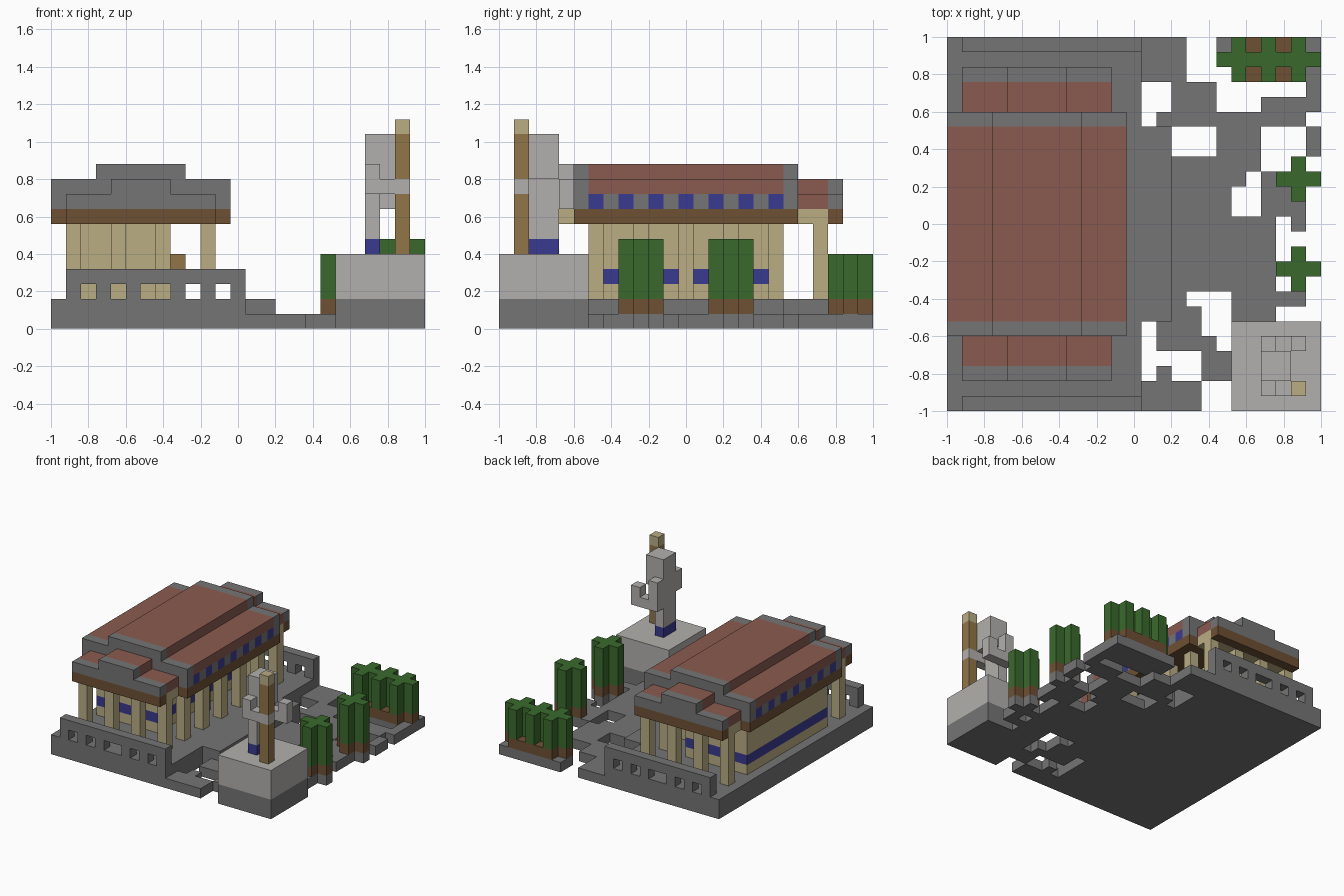
import bpy, bmesh
from mathutils import Vector

cube = bpy.data.objects.get("Cube")
if cube:
    bpy.data.objects.remove(cube, do_unlink=True)

U = 0.08   # edge of one block
N = 25     # blocks along each side of the model


def material(name, hex_code):
    def linear(c):
        return c / 12.92 if c <= 0.04045 else ((c + 0.055) / 1.055) ** 2.4
    rgba = [linear(b / 255) for b in bytes.fromhex(hex_code)] + [1]
    m = bpy.data.materials.new(name)
    m.use_nodes = True
    m.diffuse_color = rgba
    bsdf = m.node_tree.nodes["Principled BSDF"]
    bsdf.inputs["Base Color"].default_value = rgba
    bsdf.inputs["Roughness"].default_value = 0.9
    return m


STONE = material("dark stone", "757575")
MARBLE = material("pale marble", "b2b0ad")
PLASTER = material("tan plaster", "baad84")
BEAM = material("dark brown", "6e5033")
WOOD = material("light wood", "917549")
TILE = material("red tile", "8a5b50")
LEAF = material("leaf green", "3a692c")
BLUE = material("deep blue", "3a3a90")


def part(name, mat, boxes):
    """One object from boxes given as (x range, y range, z range) in blocks."""
    bm = bmesh.new()
    for box in boxes:
        low, high = (Vector(c) for c in zip(*box))
        verts = bmesh.ops.create_cube(bm, size=1)["verts"]
        for v in verts:
            p = (low + high) / 2 + v.co * (high - low)
            v.co = ((p.x - N / 2) * U, (p.y - N / 2) * U, p.z * U)
    mesh = bpy.data.meshes.new(name)
    bm.to_mesh(mesh)
    bm.free()
    mesh.materials.append(mat)
    obj = bpy.data.objects.new(name, mesh)
    bpy.context.collection.objects.link(obj)


def both_ends(boxes):
    """Repeat boxes at the back, mirrored in y."""
    return boxes + [(x, (N - y[1], N - y[0]), z) for x, y, z in boxes]


def cell(x, y, z):
    return ((x, x + 1), (y, y + 1), z)


# Raised platform and its entrance step
part("platform", STONE, [((0, 13), (0, N), (0, 2)), ((13, 15), (6, 19), (0, 2))])

# Broken paving on the left side: centre, under the trees, front, back
paving = [
    ((15, 19), (8, 17)), ((19, 22), (8, 13)), ((19, 20), (15, 17)), ((20, 21), (16, 17)),
    ((21, N), (15, 16)), ((21, 24), (13, 15)), ((23, 24), (12, 17)),
    ((23, 24), (8, 11)), ((22, N), (9, 10)),
    ((15, 16), (7, 8)), ((19, 24), (7, 8)), ((15, 17), (6, 7)), ((19, 22), (6, 7)),
    ((14, 17), (5, 6)), ((14, 18), (4, 5)), ((17, 19), (2, 4)), ((14, 15), (2, 3)),
    ((13, 17), (0, 2)),
    ((13, 16), (22, N)), ((18, N), (23, N)), ((19, N), (22, 23)), ((24, N), (21, 22)),
    ((15, 18), (19, 22)), ((21, N), (20, 21)), ((14, 24), (19, 20)),
    ((18, 21), (17, 19)), ((24, N), (17, 19)),
]
part("broken_paving", STONE, [(x, y, (0, 1)) for x, y in paving])

# Pierced boundary walls, front and back
rail = [((1, 13), (0, 1), (3, 4))]
posts = [cell(x, 0, (2, 3)) for x in (1, 3, 5, 8, 10, 12)]
part("boundary_walls", STONE, both_ends(rail + posts))

# Inner hall with a blue band and a door
hall = ((1, 8), (6, 19))
part("hall_walls", PLASTER, [(*hall, (2, 3)), (*hall, (4, 7))])
part("hall_blue_band", BLUE, [(*hall, (3, 4))])
part("hall_door", WOOD, [cell(8, 12, (2, 5))])

# Columns
ends = both_ends([cell(x, 3, (2, 7)) for x in range(1, 11, 3)])
side = [cell(10, y, (2, 7)) for y in range(6, 19, 3)]
part("columns", PLASTER, ends + side)

# Main roof
wide, ridge = (0, 12), (3, 9)
part("main_beam", BEAM, [(wide, (5, 20), (7, 8))])
part("frieze_blocks", STONE, [(wide, (y, y + 1), (8, 9)) for y in range(5, 20, 2)])
part("frieze_blue_panels", BLUE, [(wide, (y, y + 1), (8, 9)) for y in range(6, 19, 2)])
part("main_roof_tiles", TILE, [(wide, (6, 19), (9, 10)), (ridge, (6, 19), (10, 11))])
part("main_gables", STONE, both_ends([(wide, (5, 6), (9, 10)), (ridge, (5, 6), (10, 11))]))

# Porch roofs at both ends
wide, ridge = (1, 11), (4, 8)
part("porch_beams", BEAM, both_ends([(wide, (2, 3), (7, 8))]))
part("porch_lintels", PLASTER, both_ends([(wide, (3, 5), (7, 8))]))
part("porch_gables", STONE, both_ends([(wide, (2, 3), (8, 9)), (ridge, (2, 3), (9, 10))]))
part("porch_tiles", TILE, both_ends([(wide, (3, 5), (8, 9)), (ridge, (3, 5), (9, 10))]))

# Statue on its pedestal
block = ((19, N), (0, 6))
part("pedestal_base", STONE, [(*block, (0, 2))])
part("pedestal_top", MARBLE, [(*block, (2, 5))])
part("statue_feet", BLUE, [((21, 22), (2, 4), (5, 6))])
part("statue_body", MARBLE, [((21, 22), (2, 4), (6, 10)), ((21, 23), (2, 4), (10, 13))])
part("statue_raised_arm", MARBLE,
     [cell(21, 4, (8, 11)), ((22, 23), (4, 5), (8, 9)), cell(23, 4, (8, 10))])
part("statue_holding_arm", MARBLE, [cell(21, 1, (9, 11)), ((22, 24), (1, 2), (9, 10))])
part("staff", WOOD, [cell(23, 1, (5, 9)), cell(23, 1, (10, 13))])
part("staff_tip", PLASTER, [cell(23, 1, (13, 14))])


# Trees with a cross-shaped plan
def cross(x, y, z):
    return [((x - 1, x + 2), (y, y + 1), z),
            ((x, x + 1), (y - 1, y), z), ((x, x + 1), (y + 1, y + 2), z)]


for name, y in (("front_tree", 9), ("middle_tree", 15)):
    part(name + "_soil", BEAM, cross(23, y, (1, 2)))
    part(name + "_leaves", LEAF, cross(23, y, (2, 6)))

# Row of joined trees at the back
hedge = [b for x in (19, 21, 23) for b in cross(x, 23, (2, 5))]
part("hedge_leaves", LEAF, hedge)
part("hedge_soil", BEAM, [((18, N), (23, 24), (1, 2)), ((19, 24), (22, 23), (1, 2)),
                          ((19, 24), (24, N), (1, 2))])
